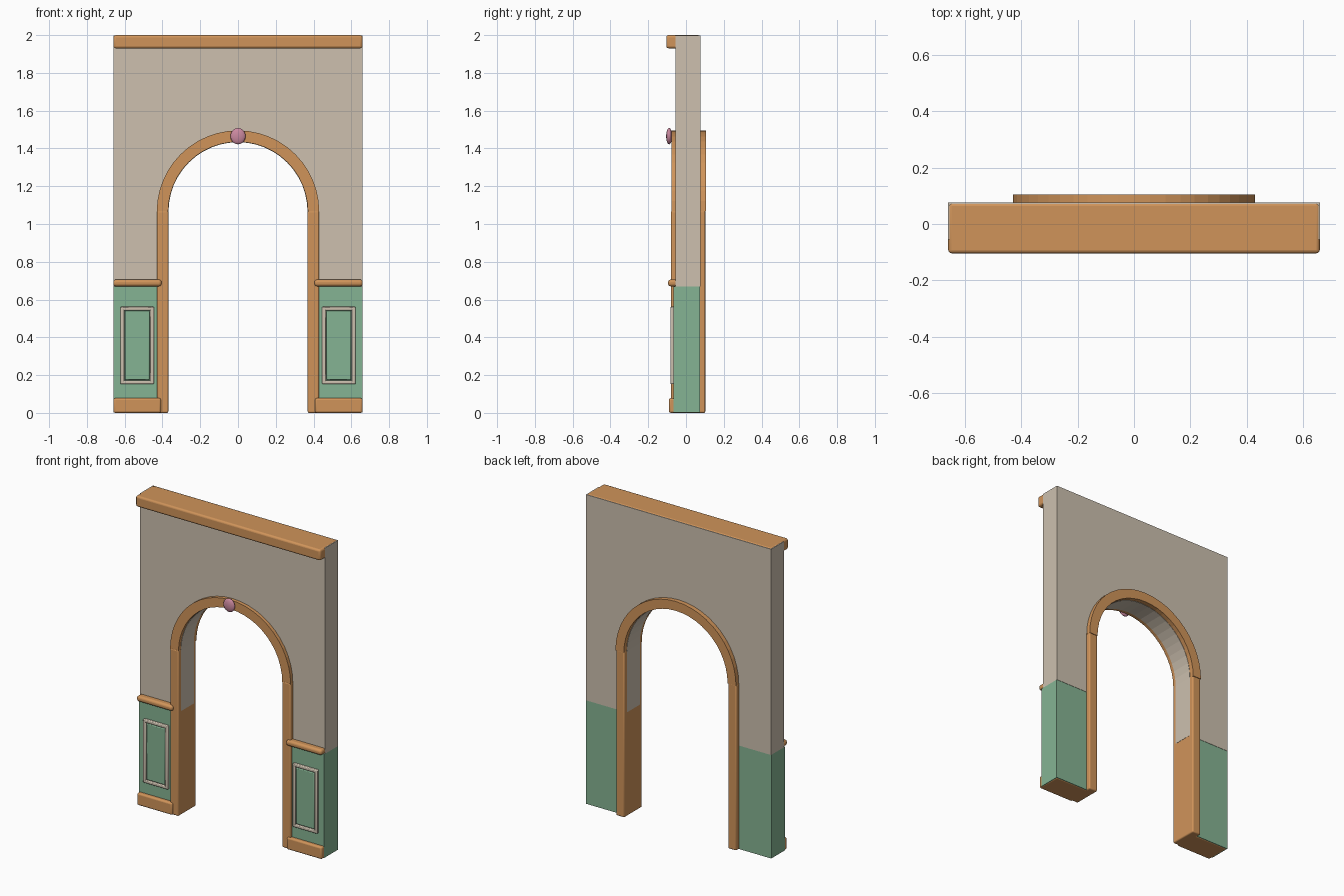
import bpy, bmesh, math

if "Cube" in bpy.data.objects:
    bpy.data.objects.remove(bpy.data.objects["Cube"])


def material(name, rgb):
    m = bpy.data.materials.new(name)
    m.diffuse_color = (*rgb, 1)
    m.use_nodes = True
    m.node_tree.nodes["Principled BSDF"].inputs["Base Color"].default_value = m.diffuse_color
    return m


BEIGE = material("beige plaster", (0.61, 0.53, 0.43))
WOOD = material("orange wood", (0.63, 0.296, 0.102))
GREEN = material("green paint", (0.235, 0.456, 0.292))
PINK = material("pink knob", (0.60, 0.25, 0.35))

SPRING = 1.065   # height where the arch begins
HALF = 0.66      # half width of the wall


def finish(bm, name, mat, bevel=0, segments=3):
    bmesh.ops.recalc_face_normals(bm, faces=bm.faces)
    me = bpy.data.meshes.new(name)
    bm.to_mesh(me)
    bm.free()
    me.materials.append(mat)
    ob = bpy.data.objects.new(name, me)
    bpy.context.collection.objects.link(ob)
    if bevel:
        b = ob.modifiers.new("rounded edges", 'BEVEL')
        b.width, b.segments = bevel, segments
        bpy.ops.object.select_all(action='DESELECT')
        ob.select_set(True)
        bpy.context.view_layer.objects.active = ob
        bpy.ops.object.shade_smooth_by_angle(angle=math.radians(40))
    return ob


def box(name, mat, x, y, z, bevel=0, segments=3):
    bm = bmesh.new()
    bmesh.ops.create_cube(bm, size=1)
    for v in bm.verts:
        for i, (a, b) in enumerate((x, y, z)):
            v.co[i] = a if v.co[i] < 0 else b
    return finish(bm, name, mat, bevel, segments)


def extrude_profile(name, mat, points, y0, y1):
    """Extrude an outline in the xz plane from y0 to y1."""
    bm = bmesh.new()
    face = bm.faces.new([bm.verts.new((x, y0, z)) for x, z in points])
    new = bmesh.ops.extrude_face_region(bm, geom=[face])["geom"]
    for v in new:
        if isinstance(v, bmesh.types.BMVert):
            v.co.y = y1
    return finish(bm, name, mat)


def arc(radius, n=24):
    return [(radius * math.cos(math.pi * i / n),
             SPRING + radius * math.sin(math.pi * i / n)) for i in range(n + 1)]


# Upper wall with arched opening
opening = arc(0.368)
extrude_profile("upper_wall", BEIGE,
                [(-HALF, 0.67), (-HALF, 1.997), (HALF, 1.997), (HALF, 0.67), (0.368, 0.67)]
                + opening + [(-0.368, 0.67)], -0.055, 0.076)

# Arch moulding and top cornice
extrude_profile("arch_trim", WOOD, arc(0.43) + arc(0.37)[::-1], -0.078, 0.105)
box("cornice", WOOD, (-0.659, 0.659), (-0.104, 0.0755), (1.93, 2.0), 0.012)

# Mirrored lower parts
for side, s in (("left", -1), ("right", 1)):
    def part(name, mat, x, *rest):
        return box(f"{side}_{name}", mat, sorted((s * x[0], s * x[1])), *rest)

    part("wainscot", GREEN, (0.385, HALF), (-0.066, 0.074), (0.002, 0.67))
    part("door_post", WOOD, (0.369, 0.43), (-0.08, 0.102), (0.0, 1.07), 0.008)
    part("baseboard", WOOD, (0.408, 0.659), (-0.09, 0.073), (0.0, 0.078), 0.01)
    part("chair_rail", WOOD, (0.405, HALF), (-0.095, -0.045), (0.67, 0.706), 0.014)

    # Panel moulding: four bars around a raised centre
    x0, x1, z0, z1, w = 0.445, 0.622, 0.152, 0.562, 0.02
    y = (-0.082, -0.06)
    part("frame_inner_bar", BEIGE, (x0, x0 + w), y, (z0, z1), 0.005, 2)
    part("frame_outer_bar", BEIGE, (x1 - w, x1), y, (z0, z1), 0.005, 2)
    part("frame_bottom_bar", BEIGE, (x0 + 0.004, x1 - 0.004), y, (z0, z0 + w), 0.005, 2)
    part("frame_top_bar", BEIGE, (x0 + 0.004, x1 - 0.004), y, (z1 - w, z1), 0.005, 2)
    part("raised_panel", GREEN, (x0 + w + 0.003, x1 - w - 0.003), (-0.079, -0.06),
         (z0 + w + 0.003, z1 - w - 0.003), 0.005, 2)

# Flattened knob on the crown of the arch
bpy.ops.mesh.primitive_uv_sphere_add(segments=24, ring_count=14, radius=1,
                                     location=(0, -0.089, 1.465))
knob = bpy.context.object
knob.name = "keystone_knob"
knob.scale = (0.04, 0.016, 0.043)
knob.data.materials.append(PINK)
bpy.ops.object.shade_smooth()
